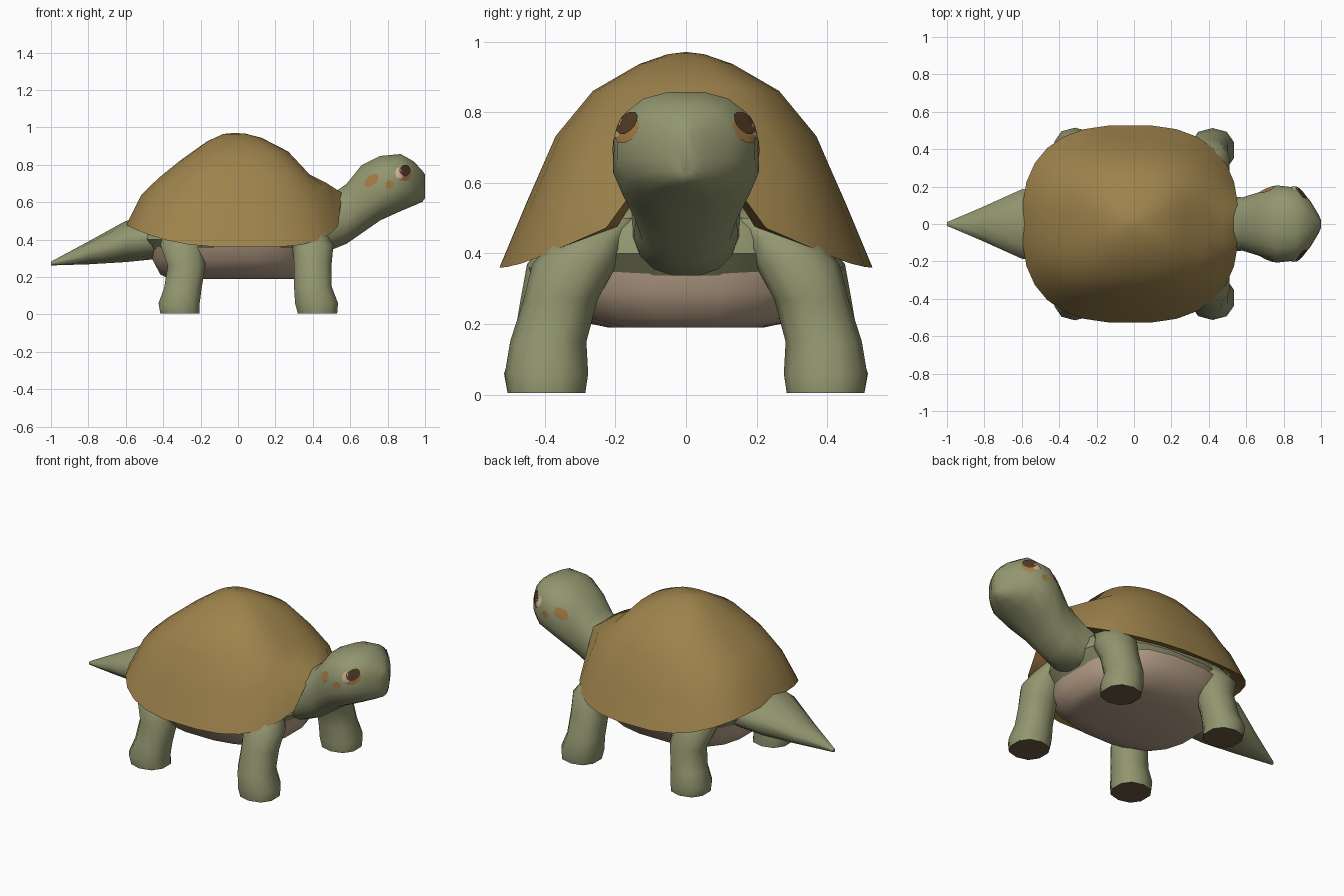
import bpy, math
from mathutils import Vector
from mathutils.bvhtree import BVHTree
import bmesh

if "Cube" in bpy.data.objects:
    bpy.data.objects.remove(bpy.data.objects["Cube"])


def material(name, rgb):
    m = bpy.data.materials.new(name)
    m.diffuse_color = (*rgb, 1)
    m.use_nodes = True
    m.node_tree.nodes["Principled BSDF"].inputs["Base Color"].default_value = m.diffuse_color
    return m


SHELL = material("shell ochre", (0.34, 0.225, 0.072))
SKIN = material("olive skin", (0.29, 0.305, 0.16))
BELLY = material("belly tan", (0.48, 0.355, 0.25))
ORANGE = material("orange marking", (0.37, 0.20, 0.06))
SOLE = material("sole brown", (0.15, 0.095, 0.05))
EYE = material("eye brown", (0.08, 0.04, 0.017))
CREAM = material("eye cream", (0.58, 0.43, 0.28))


def oval(t, a, b, n=2.0):
    """Point on a superellipse."""
    c, s = math.cos(t), math.sin(t)
    return (a * math.copysign(abs(c) ** (2 / n), c),
            b * math.copysign(abs(s) ** (2 / n), s))


def angles(n):
    return [2 * math.pi * (i + 0.5) / n for i in range(n)]


def loft(name, rings, mats, cap_start=True, cap_end=True, band_mat=None,
         start_mat=0, sharp=40):
    """Skin a list of equal-length rings into one mesh object."""
    bm = bmesh.new()
    vs = [[bm.verts.new(p) for p in r] for r in rings]
    n = len(rings[0])
    for k in range(len(vs) - 1):
        for i in range(n):
            j = (i + 1) % n
            f = bm.faces.new((vs[k][i], vs[k][j], vs[k + 1][j], vs[k + 1][i]))
            f.material_index = band_mat(k) if band_mat else 0
    if cap_start:
        bm.faces.new(vs[0]).material_index = start_mat
    if cap_end:
        bm.faces.new(vs[-1])
    bmesh.ops.recalc_face_normals(bm, faces=bm.faces)
    return finish(name, bm, mats, sharp)


def finish(name, bm, mats, sharp=40):
    me = bpy.data.meshes.new(name)
    for f in bm.faces:
        f.smooth = True
    bm.to_mesh(me)
    bm.free()
    for m in mats:
        me.materials.append(m)
    me.set_sharp_from_angle(angle=math.radians(sharp))
    ob = bpy.data.objects.new(name, me)
    bpy.context.collection.objects.link(ob)
    return ob


# Shell: dome whose rim arches over the neck and lifts slightly at the tail
R = [1, 0.86, 0.70, 0.50, 0.25, 0.10, 0.01]
SIDE = [0, 0.29, 0.61, 0.82, 0.945, 0.99, 1]
BACK = [0, 0.33, 0.51, 0.70, 0.91, 0.99, 1]
FRONT_Z = [0, 0.70, 0.745, 0.87, 0.945, 0.967, 0.97]
A, B, CX, TOP = 0.58, 0.53, -0.02, 0.97


def shell_ring(k):
    ring = []
    for t in angles(28):
        x, y = oval(t, A, B, 2.6)
        c = abs(x) / A
        if x > 0:
            rim = 0.36 + 0.13 * c ** 5 + 0.18 * math.exp(-(y / 0.17) ** 4)
            w = c ** 4
        else:
            rim = 0.36 + 0.12 * c ** 2.5
            w = c ** 2
        if k < 0:                       # lip folded under the rim
            lift = 0.03 * (1 - w) if x > 0 else 0.04
            ring.append((CX + 0.86 * x, 0.86 * y, rim + lift))
            continue
        z = rim + (TOP - rim) * SIDE[k]
        if x > 0:
            z2 = FRONT_Z[k] if k else rim
        else:
            z2 = rim + (TOP - rim) * BACK[k]
        ring.append((CX + x * R[k], y * R[k], z * (1 - w) + z2 * w))
    return ring


loft("shell", [shell_ring(k) for k in range(-1, len(R))], [SHELL, ORANGE],
     cap_start=False, band_mat=lambda k: 1 if k == 0 else 0, sharp=50)


# Belly plate and the skin body inside the shell, stacked in z
def slab(name, levels, mat, n=20):
    rings = []
    for z, a, b in levels:
        pts = [oval(t, a, b, 2.6) for t in angles(n)]
        rings.append([(CX + x, y, z) for x, y in pts])
    loft(name, rings, [mat])


slab("belly_plate", [(0.19, 0.35, 0.22), (0.215, 0.40, 0.34),
                     (0.29, 0.44, 0.42), (0.36, 0.45, 0.45)], BELLY)
slab("body", [(0.33, 0.44, 0.38), (0.40, 0.50, 0.43),
              (0.47, 0.49, 0.39), (0.53, 0.44, 0.28)], SKIN)


# Head with neck, and tail: sections along x as (x, bottom, top, half width)
def along_x(name, sections, n, power):
    rings = []
    for x, lo, hi, w in sections:
        pts = [oval(t, w, (hi - lo) / 2, power) for t in angles(n)]
        rings.append([(x, y, (lo + hi) / 2 + z) for y, z in pts])
    return loft(name, rings, [SKIN], sharp=60)


head = along_x("head_and_neck", [
    (0.35, 0.36, 0.60, 0.16), (0.48, 0.335, 0.63, 0.15),
    (0.58, 0.375, 0.70, 0.145), (0.66, 0.43, 0.80, 0.17),
    (0.76, 0.50, 0.85, 0.21), (0.87, 0.55, 0.86, 0.198),
    (0.94, 0.58, 0.82, 0.13), (0.985, 0.60, 0.77, 0.055),
    (1.0, 0.62, 0.75, 0.02)], 16, 2.4)
along_x("tail", [
    (-1.0, 0.262, 0.282, 0.01), (-0.8, 0.268, 0.39, 0.10),
    (-0.6, 0.28, 0.50, 0.195), (-0.4, 0.30, 0.53, 0.22)], 10, 2.0)


# Legs: sections upward as (z, x, y, half x, half y)
LEGS = {
    "front_leg": [(0.005, 0.425, 0.395, 0.11, 0.11), (0.06, 0.42, 0.395, 0.12, 0.118),
                  (0.15, 0.40, 0.39, 0.105, 0.108), (0.27, 0.40, 0.355, 0.105, 0.105),
                  (0.37, 0.40, 0.315, 0.115, 0.12), (0.44, 0.36, 0.27, 0.115, 0.11),
                  (0.50, 0.33, 0.21, 0.11, 0.10)],
    "back_leg": [(0.005, -0.31, 0.395, 0.11, 0.11), (0.06, -0.315, 0.40, 0.115, 0.115),
                 (0.14, -0.295, 0.39, 0.105, 0.10), (0.26, -0.275, 0.37, 0.105, 0.10),
                 (0.37, -0.30, 0.33, 0.12, 0.12), (0.46, -0.28, 0.26, 0.12, 0.12)],
}
for name, levels in LEGS.items():
    for s, side in ((-1, "right"), (1, "left")):
        rings = []
        for z, cx, cy, a, b in levels:
            pts = [oval(t, a, b, 2.3) for t in angles(10)]
            rings.append([(cx + x, s * (cy + y), z) for x, y in pts])
        loft(f"{name}_{side}", rings, [SKIN, SOLE], start_mat=1, sharp=60)

# Eyes and cheek spots: thin discs laid onto the head surface
me = head.data
tree = BVHTree.FromPolygons([v.co for v in me.vertices],
                            [tuple(p.vertices) for p in me.polygons])


def spot(name, s, x, z, rx, rz, tilt, lift, mat):
    bm = bmesh.new()

    def on_head(f, t):
        u, v = f * rx * math.cos(t), f * rz * math.sin(t)
        px = x + u * math.cos(tilt) - v * math.sin(tilt)
        pz = z + u * math.sin(tilt) + v * math.cos(tilt)
        hit, normal, _, _ = tree.ray_cast(Vector((px, s * 1.0, pz)), Vector((0, -s, 0)))
        if hit is None:
            hit, normal = Vector((px, s * 0.15, pz)), Vector((0, s, 0))
        return bm.verts.new(hit + normal * lift)

    n = 12
    mid = on_head(0, 0)
    rings = [[on_head(f, t) for t in angles(n)] for f in (0.5, 1)]
    for i in range(n):
        j = (i + 1) % n
        faces = [(mid, rings[0][i], rings[0][j]),
                 (rings[0][i], rings[1][i], rings[1][j], rings[0][j])]
        for f in faces:
            bm.faces.new(f if s < 0 else f[::-1])
    finish(name, bm, [mat])


for s, side in ((-1, "right"), (1, "left")):
    spot(f"cheek_spot_back_{side}", s, 0.715, 0.715, 0.045, 0.026, 0.7, 0.004, ORANGE)
    spot(f"cheek_spot_front_{side}", s, 0.81, 0.695, 0.024, 0.022, 0.5, 0.004, ORANGE)
    spot(f"eyelid_{side}", s, 0.885, 0.75, 0.042, 0.038, 0.0, 0.003, ORANGE)
    spot(f"eye_white_{side}", s, 0.862, 0.755, 0.022, 0.030, 0.0, 0.005, CREAM)
    spot(f"eye_{side}", s, 0.89, 0.767, 0.028, 0.030, 0.0, 0.007, EYE)
